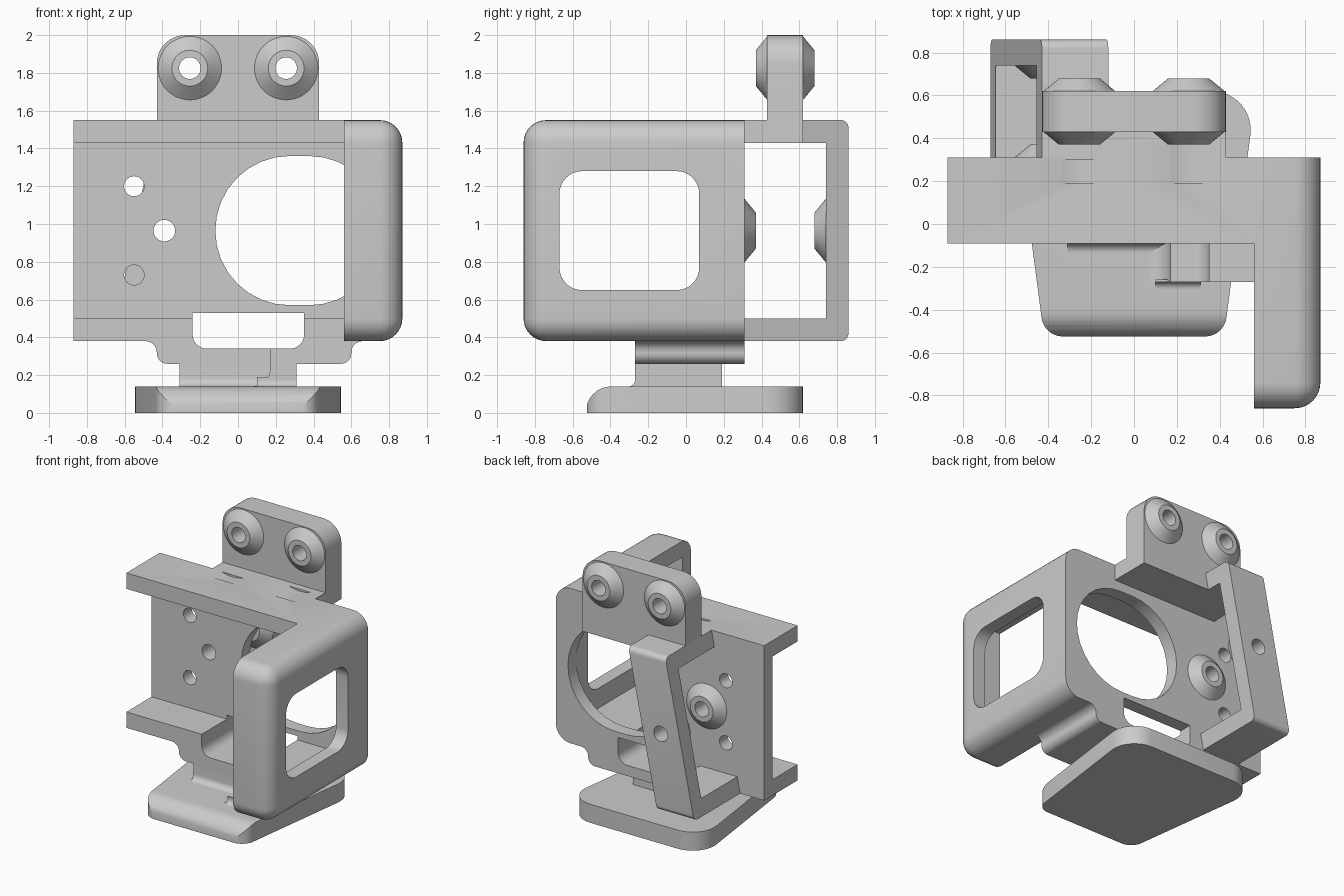
import bpy, bmesh, math
from mathutils import Vector

if "Cube" in bpy.data.objects:
    bpy.data.objects.remove(bpy.data.objects["Cube"])


def rounded(points, steps=8):
    """Points are (a, b) or (a, b, radius)."""
    out, n = [], len(points)
    for i, p in enumerate(points):
        c = Vector(p[:2])
        if len(p) < 3:
            out.append(c)
            continue
        u = (Vector(points[i - 1][:2]) - c).normalized()
        v = (Vector(points[(i + 1) % n][:2]) - c).normalized()
        half = u.angle(v) / 2
        mid = c + (u + v).normalized() * p[2] / math.sin(half)
        d = p[2] / math.tan(half)
        s, e = c + u * d - mid, c + v * d - mid
        total = s.angle(e)
        for k in range(steps + 1):
            t = k / steps
            out.append(mid + (s * math.sin((1 - t) * total) + e * math.sin(t * total)) / math.sin(total))
    return out


def finish(name, bm):
    bmesh.ops.recalc_face_normals(bm, faces=bm.faces)
    me = bpy.data.meshes.new(name)
    bm.to_mesh(me)
    bm.free()
    ob = bpy.data.objects.new(name, me)
    bpy.context.collection.objects.link(ob)
    return ob


def prism(name, points, axis, lo, hi):
    place = {'x': lambda p, t: (t, p.x, p.y), 'y': lambda p, t: (p.x, t, p.y),
             'z': lambda p, t: (p.x, p.y, t)}[axis]
    bm = bmesh.new()
    pts = rounded(points)
    a = [bm.verts.new(place(p, lo)) for p in pts]
    b = [bm.verts.new(place(p, hi)) for p in pts]
    bm.faces.new(a)
    bm.faces.new(b)
    for i in range(len(a)):
        j = (i + 1) % len(a)
        bm.faces.new((a[i], a[j], b[j], b[i]))
    return finish(name, bm)


def rect(a0, a1, b0, b1, *r):
    return [(a0, b0, *r), (a1, b0, *r), (a1, b1, *r), (a0, b1, *r)]


def box(name, x0, x1, y0, y1, z0, z1):
    return prism(name, rect(x0, x1, y0, y1), 'z', z0, z1)


def rod(x, z, r, y0, y1):
    pts = [(x + r * math.cos(math.tau * i / 48), z + r * math.sin(math.tau * i / 48)) for i in range(48)]
    return prism("cutter", pts, 'y', y0, y1)


def cut(ob, tool, op='DIFFERENCE'):
    m = ob.modifiers.new("cut", 'BOOLEAN')
    m.operation, m.object, m.solver = op, tool, 'EXACT'
    bpy.context.view_layer.objects.active = ob
    bpy.ops.object.modifier_apply(modifier=m.name)
    bpy.data.objects.remove(tool)


def boss(name, x, z, y, direction):
    """Cone-shaped collar with a bolt hole, standing on plane y."""
    prof = [(.057, 0), (.168, 0), (.095, .06), (.057, .06)]
    bm = bmesh.new()
    rings = [[bm.verts.new((x + r * math.cos(math.tau * i / 48), y + direction * h,
                            z + r * math.sin(math.tau * i / 48))) for i in range(48)] for r, h in prof]
    for k in range(4):
        p, q = rings[k], rings[(k + 1) % 4]
        for i in range(48):
            j = (i + 1) % 48
            bm.faces.new((p[i], p[j], q[j], q[i]))
    return finish(name, bm)


# Camera cage: box with rounded outer edges, hollowed and opened to the left
cage = box("cage", -.87, .87, -.86, .31, .38, 1.55)
bm = bmesh.new()
bm.from_mesh(cage.data)
edges = []
for e in bm.edges:
    p, q = (v.co for v in e.verts)
    on_right = min(p.x, q.x) > .8
    on_front = max(p.y, q.y) < -.8
    on_back = min(p.y, q.y) > .3
    on_left = max(p.x, q.x) < -.8
    if (on_right or on_front) and not on_back and not on_left:
        edges.append(e)
bmesh.ops.bevel(bm, geom=edges, offset=.12, segments=8, profile=.5, affect='EDGES')
bm.to_mesh(cage.data)
bm.free()
cut(cage, box("cutter", -1, .77, -.76, .21, .5, 1.43))
cut(cage, box("cutter", -1, .56, -1, -.09, 0, 2))
cut(cage, prism("cutter", rect(-.67, .07, .65, 1.28, .12), 'x', .7, 1))
cut(cage, prism("cutter", rect(-.12, .77, .57, 1.36, .394), 'y', .15, .4))
for x, z, r in ((-.55, 1.2, .053), (-.55, .73, .053), (-.39, .965, .057)):
    cut(cage, rod(x, z, r, .15, .4))

# Underside block, its forward step, and the neck down to the foot
under = prism("under_block", [(-.5, .4), (-.5, .38), (-.43, .38, .06), (-.43, .26, .055), (.6, .26, .055),
                              (.6, .38, .06), (.67, .38), (.67, .4)], 'y', -.09, .31)
step = prism("under_step", [(.07, .13), (.31, .13), (.31, .26), (.6, .26, .055), (.6, .38, .06), (.67, .38),
                            (.67, .4), (.56, .4), (.56, .5), (.17, .5), (.17, .14, .095), (.07, .14)],
             'y', -.27, -.09)
for part in (cage, under, step):
    cut(part, prism("cutter", [(-.24, .34, .075), (.35, .34, .075), (.35, .53), (-.24, .53)], 'y', -.5, .5))
neck = prism("neck", [(.19, .13), (-.14, .13), (-.14, .14), (-.09, .14, .045), (-.09, .27), (.19, .27)],
             'x', -.31, .31)
fillet = prism("step_fillet", [(-.26, .13), (-.31, .13), (-.31, .14), (-.27, .14, .035), (-.27, .19), (-.26, .19)],
               'x', .1, .31)

# Foot: tapered plate with a rolled front edge
foot = prism("foot", [(-.42, -.525, .1), (.42, -.525, .1), (.57, .62, .18), (-.57, .62, .18)], 'z', 0, .14)
cut(foot, prism("cutter", [(-.53, 0), (.7, 0), (.7, .14), (-.53, .14, .135)], 'x', -1, 1), 'INTERSECT')

# Slanted rear strap, sheared sideways
strap = prism("rear_strap", [(.30, .38), (.86, .38, .04), (.86, 1.55, .04), (.30, 1.55), (.30, 1.43),
                             (.74, 1.43), (.74, .5), (.30, .5)], 'x', -.155, .155)
for v in strap.data.vertices:
    v.co.x += -.395 + (v.co.z - .965) * .205
cut(strap, rod(-.39, .965, .057, .6, 1))

# Upper mounting plate and the shelf joining it to the cage
mount = prism("mount_plate", [(-.43, 1.43), (.43, 1.43), (.43, 2, .15), (-.43, 2, .15)], 'y', .43, .62)
shelf = box("mount_shelf", -.43, .43, .31, .43, 1.43, 1.55)
for x in (-.255, .255):
    cut(mount, rod(x, 1.825, .057, .3, .8))
    for part in (cage, shelf):
        cut(part, rod(x, 1.825, .29, .19, .375))
    boss("mount_boss_front", x, 1.825, .43, -1)
    boss("mount_boss_back", x, 1.825, .62, 1)
boss("web_boss", -.39, .965, .31, 1)
boss("strap_boss", -.39, .965, .74, -1)

# Smooth the curves, keep the edges sharp
bpy.ops.object.select_all(action='DESELECT')
for ob in bpy.data.objects:
    ob.select_set(True)
bpy.context.view_layer.objects.active = cage
bpy.ops.object.shade_smooth_by_angle(angle=math.radians(25))
